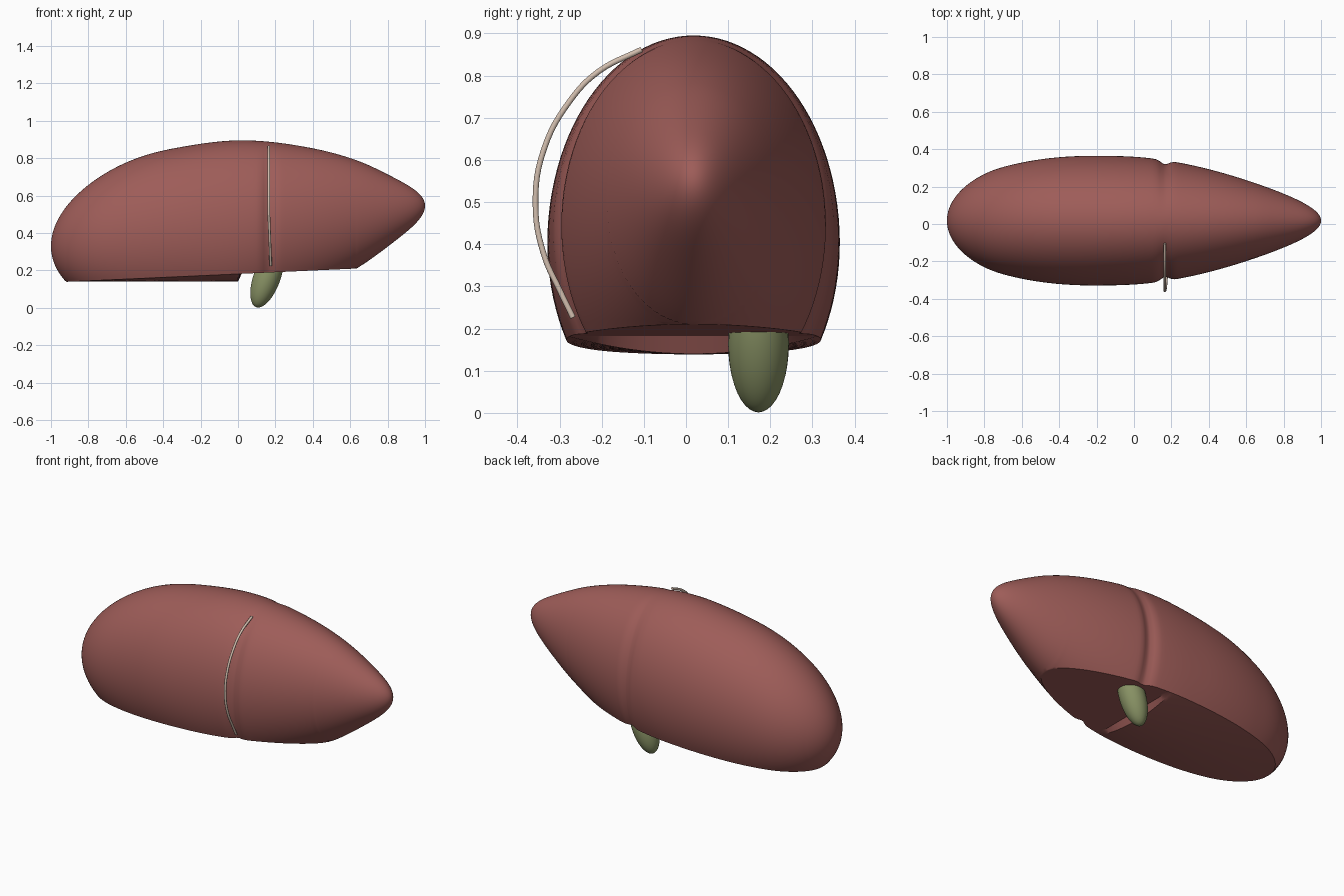
import bpy, bmesh, math
from mathutils import Vector

old = bpy.data.objects.get("Cube")
if old:
    bpy.data.objects.remove(old, do_unlink=True)


def material(name, rgb):
    m = bpy.data.materials.new(name)
    m.use_nodes = True
    m.diffuse_color = (*rgb, 1)
    bsdf = m.node_tree.nodes["Principled BSDF"]
    bsdf.inputs["Base Color"].default_value = (*rgb, 1)
    bsdf.inputs["Roughness"].default_value = 0.6
    return m


def smooth(obj, degrees):
    bpy.ops.object.select_all(action="DESELECT")
    obj.select_set(True)
    bpy.context.view_layer.objects.active = obj
    bpy.ops.object.shade_smooth_by_angle(angle=math.radians(degrees))


def sample(table, x):
    """Smooth interpolation through (position, value) pairs."""
    i = 0
    while i < len(table) - 2 and x > table[i + 1][0]:
        i += 1

    def slope(k):
        a, b = table[max(k - 1, 0)], table[min(k + 1, len(table) - 1)]
        return (b[1] - a[1]) / (b[0] - a[0])

    (x0, v0), (x1, v1) = table[i], table[i + 1]
    h = x1 - x0
    t = (x - x0) / h
    return ((2*t**3 - 3*t**2 + 1) * v0 + (t**3 - 2*t**2 + t) * h * slope(i)
            + (3*t**2 - 2*t**3) * v1 + (t**3 - t**2) * h * slope(i + 1))


red = material("liver red", (0.34, 0.108, 0.098))
green = material("bile green", (0.25, 0.29, 0.13))
beige = material("ligament beige", (0.64, 0.51, 0.42))

# Body: ellipse sections along x, cut underneath by a sloping floor
CENTRE = [(-1, .33), (-.5, .385), (0, .42), (.6, .495), (1, .545)]
HEIGHT = [(-1, .51), (-.63, .502), (-.31, .484), (0, .475), (.33, .43), (.65, .37), (.87, .30), (1, .27)]
DEPTH = [(-1, .43), (-.8, .415), (-.6, .388), (-.2, .354), (.1, .334), (.4, .30), (.8, .24), (1, .21)]
MID_Y = 0.018
STATIONS, ARC, FLOOR = 160, 72, 24


def section(x):
    taper = math.sqrt(max(0, 1 - x * x))
    zc, rz, ry = sample(CENTRE, x), sample(HEIGHT, x) * taper, sample(DEPTH, x) * taper
    ry -= 0.022 * math.exp(-((x - 0.165) / 0.03) ** 2)      # groove between the lobes
    floor = 0.181 + 0.046 * x
    start = math.asin(max(-1, min(1, (floor - zc) / max(rz, 1e-5))))
    points = []
    for i in range(ARC + 1):
        a = start + (math.pi - 2 * start) * i / ARC
        points.append((x, MID_Y + ry * math.cos(a), zc + rz * math.sin(a)))
    # underside: sags a little on the large lobe
    half, z = ry * math.cos(start), points[0][2]
    sag = max(0, z - 0.14) if x < 0 and half > 0.02 else 0
    for i in range(1, FLOOR):
        u = -1 + 2 * i / FLOOR
        points.append((x, MID_Y + half * u, z - sag * (1 - u * u)))
    return points


bm = bmesh.new()
rings = []
for s in range(STATIONS + 1):
    x = -math.cos(math.pi * s / STATIONS)
    if s in (0, STATIONS):
        tip = bm.verts.new((x, MID_Y, sample(CENTRE, x)))
        rings.append([tip])
    else:
        rings.append([bm.verts.new(p) for p in section(x)])
count = len(rings[1])
for a, b in zip(rings, rings[1:]):
    for i in range(count):
        j = (i + 1) % count
        if len(a) == 1:
            bm.faces.new((a[0], b[i], b[j]))
        elif len(b) == 1:
            bm.faces.new((a[i], a[j], b[0]))
        else:
            bm.faces.new((a[i], a[j], b[j], b[i]))
bmesh.ops.remove_doubles(bm, verts=bm.verts, dist=0.0002)
bmesh.ops.recalc_face_normals(bm, faces=bm.faces)
mesh = bpy.data.meshes.new("liver_body")
bm.to_mesh(mesh)
bm.free()
body = bpy.data.objects.new("liver_body", mesh)
bpy.context.collection.objects.link(body)
mesh.materials.append(red)
smooth(body, 35)

# Gallbladder: tilted ellipsoid hanging from the underside at the back
bpy.ops.mesh.primitive_uv_sphere_add(segments=32, ring_count=20, radius=1,
                                     location=(0.155, 0.172, 0.163),
                                     rotation=(0, math.radians(20), 0))
gall = bpy.context.object
gall.name = "gallbladder"
gall.scale = (0.072, 0.072, 0.17)
gall.data.materials.append(green)
smooth(gall, 60)

# Ligament: thin cord bowed over the front groove
PATH = [(-.105, .862), (-.207, .81), (-.273, .743), (-.337, .625),
        (-.357, .494), (-.337, .375), (-.30, .292), (-.268, .226)]
curve = bpy.data.curves.new("ligament", "CURVE")
curve.dimensions = "3D"
curve.bevel_depth = 0.007
curve.bevel_resolution = 3
curve.resolution_u = 6
curve.use_fill_caps = True
spline = curve.splines.new("BEZIER")
spline.bezier_points.add(len(PATH) - 1)
for point, (y, z) in zip(spline.bezier_points, PATH):
    point.co = Vector((0.165 + 0.01 * max(0, 0.5 - z) / 0.27, y, z))
    point.handle_left_type = point.handle_right_type = "AUTO"
curve.materials.append(beige)
bpy.context.collection.objects.link(bpy.data.objects.new("ligament", curve))
